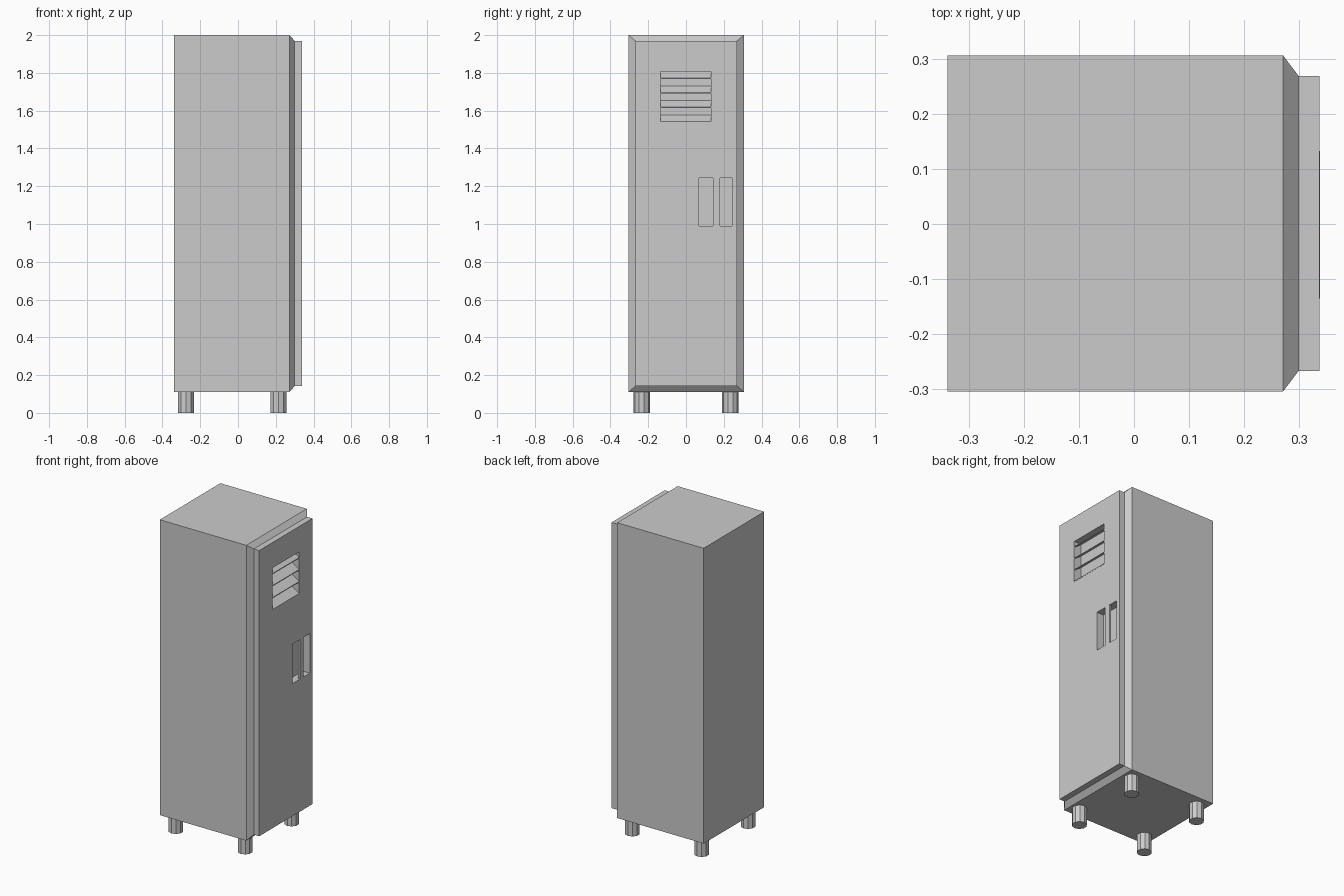
import bpy, bmesh
from mathutils import Vector

if "Cube" in bpy.data.objects:
    bpy.data.objects.remove(bpy.data.objects["Cube"])


def prism(name, loops):
    """Closed solid skinned through successive equal-length vertex loops."""
    bm = bmesh.new()
    rings = [[bm.verts.new(p) for p in loop] for loop in loops]
    for a, b in zip(rings, rings[1:]):
        for i in range(len(a)):
            j = (i + 1) % len(a)
            bm.faces.new((a[i], a[j], b[j], b[i]))
    bm.faces.new(rings[0])
    bm.faces.new(rings[-1])
    bmesh.ops.recalc_face_normals(bm, faces=bm.faces)
    mesh = bpy.data.meshes.new(name)
    bm.to_mesh(mesh)
    bm.free()
    ob = bpy.data.objects.new(name, mesh)
    bpy.context.collection.objects.link(ob)
    return ob


def rect(x, y0, y1, z0, z1):
    return [(x, y0, z0), (x, y1, z0), (x, y1, z1), (x, y0, z1)]


def block(name, x0, x1, *yz):
    return prism(name, [rect(x0, *yz), rect(x1, *yz)])


def cut(target, cutter):
    cutter.hide_render = True
    mod = target.modifiers.new("cut", 'BOOLEAN')
    mod.operation = 'DIFFERENCE'
    mod.solver = 'EXACT'
    mod.object = cutter
    bpy.context.view_layer.objects.active = target
    bpy.ops.object.modifier_apply(modifier=mod.name)
    bpy.data.objects.remove(cutter)


# Cabinet: box, chamfered front rim, raised door slab
FRONT = 0.338
BACK = 0.288
cabinet = prism("locker_cabinet", [
    rect(-0.34, -0.305, 0.307, 0.11, 2.0),
    rect(0.272, -0.305, 0.307, 0.11, 2.0),
    rect(0.30, -0.268, 0.27, 0.142, 1.97),
    rect(FRONT, -0.268, 0.27, 0.142, 1.97)])

# Vent recess and finger recess
cut(cabinet, block("vent_cutter", BACK, 0.36, -0.136, 0.133, 1.537, 1.807))
cut(cabinet, block("handle_cutter", BACK, 0.36, 0.069, 0.243, 0.99, 1.243))

# Pull bar bridging the finger recess
block("door_handle", FRONT - 0.015, FRONT, 0.143, 0.18, 0.99, 1.243)

# Sloping vent slats
for i in range(4):
    z = 1.537 + 0.0767 * i
    profile = [(FRONT + 0.001, z), (FRONT + 0.001, z + 0.005),
               (BACK, z + 0.04), (BACK, z + 0.035)]
    prism(f"vent_slat_{i + 1}",
          [[(px, y, pz) for px, pz in profile] for y in (-0.136, 0.133)])

# Feet
for x in (-0.275, 0.215):
    for y in (-0.235, 0.235):
        bpy.ops.mesh.primitive_cylinder_add(
            vertices=10, radius=0.044, depth=0.11, location=(x, y, 0.055))
        bpy.context.object.name = "foot"
